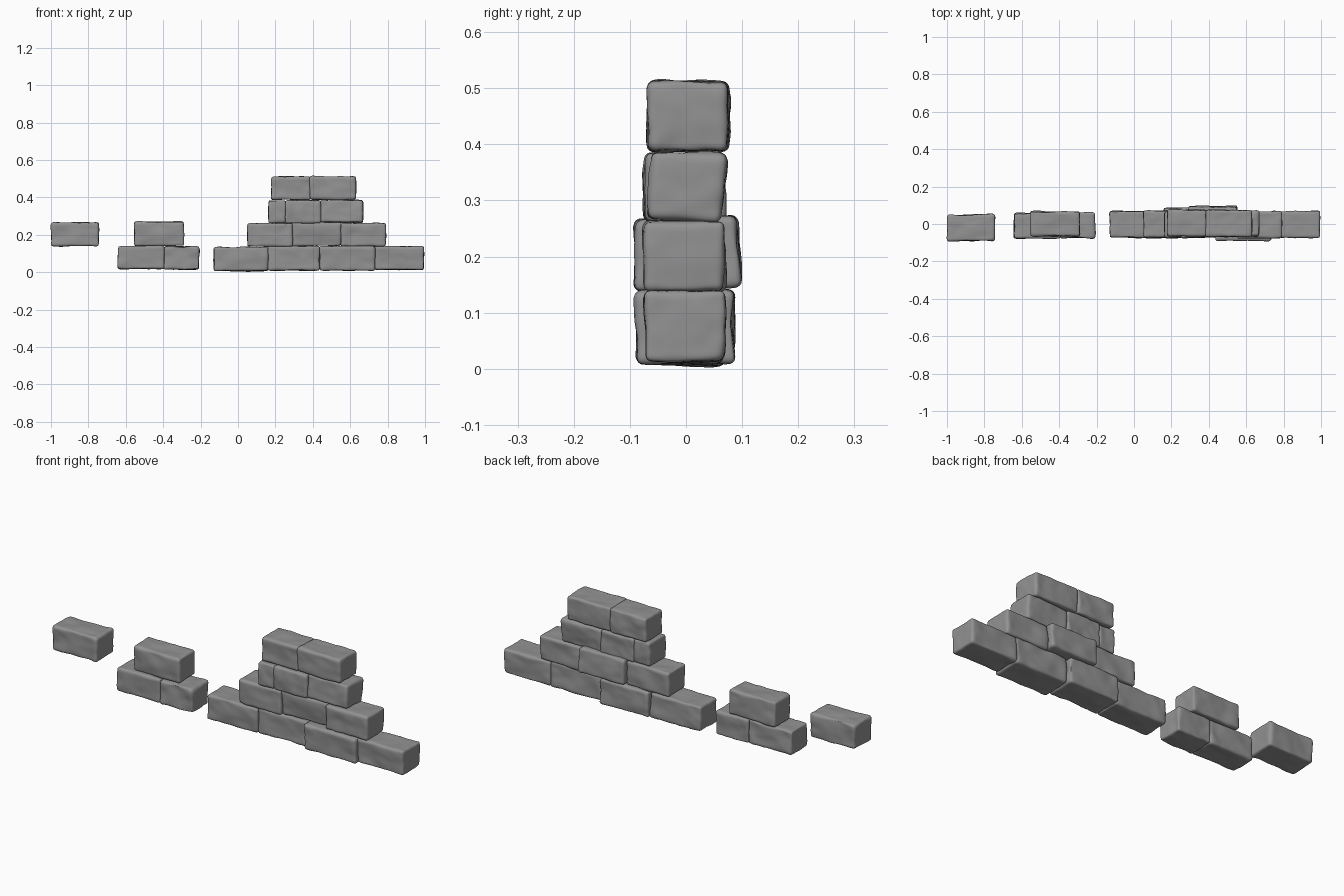
import bpy, bmesh, math
from mathutils import Vector, Matrix, noise

if "Cube" in bpy.data.objects:
    bpy.data.objects.remove(bpy.data.objects["Cube"])

# dark grey stone
stone = bpy.data.materials.new("dark_stone")
stone.diffuse_color = (0.29, 0.29, 0.29, 1)
stone.use_nodes = True
stone.node_tree.nodes["Principled BSDF"].inputs["Base Color"].default_value = stone.diffuse_color

def brick(name, x0, x1, y0, y1, z0, z1, seed, tilt=0.0):
    """Worn stone block: a dense cube pulled into a rounded box, then dented with noise."""
    bm = bmesh.new()
    bmesh.ops.create_cube(bm, size=2)
    bmesh.ops.subdivide_edges(bm, edges=bm.edges[:], cuts=19, use_grid_fill=True)
    half = Vector((x1 - x0, y1 - y0, z1 - z0)) / 2
    off = Vector((seed * 7.3, seed * 3.1, seed * 5.7))
    rot = Matrix.Rotation(math.radians(tilt), 3, 'X')
    for v in bm.verts:
        # crowd the grid lines towards the edges, scale to size
        p = Vector([math.sin(c * math.pi / 2) * h for c, h in zip(v.co, half)])
        # edge radius varies so corners look chipped
        r = 0.012 + 0.007 * noise.noise(p * 14 + off)
        q = Vector([max(-(h - r), min(h - r, c)) for c, h in zip(p, half)])
        d = (p - q).normalized()
        p = q + d * r
        # deeper dents on the long front and back faces, flatter beds
        amp = 0.005 + 0.003 * abs(d.y)
        dent = amp * noise.noise(p * 11 + off) + 0.0025 * noise.noise(p * 28 + off)
        v.co = rot @ (p + d * dent)
    me = bpy.data.meshes.new(name)
    bm.to_mesh(me)
    bm.free()
    me.polygons.foreach_set("use_smooth", [True] * len(me.polygons))
    me.materials.append(stone)
    ob = bpy.data.objects.new(name, me)
    ob.location = ((x0 + x1) / 2, (y0 + y1) / 2, (z0 + z1) / 2)
    bpy.context.collection.objects.link(ob)

# x0, x1, y0, y1, z0, z1, tilt
bricks = {
    # bottom course of the main wall
    "base_brick_1": (-0.13, 0.16, -0.073, 0.068, 0.007, 0.135, 0),
    "base_brick_2": (0.158, 0.437, -0.065, 0.086, 0.01, 0.14, 0),
    "base_brick_3": (0.437, 0.732, -0.088, 0.062, 0.01, 0.14, 1),
    "base_brick_4": (0.73, 0.993, -0.073, 0.068, 0.013, 0.138, 0),
    # second course
    "second_brick_1": (0.05, 0.292, -0.07, 0.07, 0.138, 0.262, 0),
    "second_brick_2": (0.29, 0.552, -0.058, 0.094, 0.142, 0.27, 3),
    "second_brick_3": (0.55, 0.79, -0.075, 0.067, 0.138, 0.262, 0),
    # third course
    "third_brick_1": (0.163, 0.256, -0.075, 0.066, 0.262, 0.385, 0),
    "third_brick_2": (0.252, 0.442, -0.072, 0.07, 0.262, 0.385, 0),
    "third_brick_3": (0.44, 0.668, -0.066, 0.066, 0.264, 0.385, -3),
    # top course
    "top_brick_1": (0.177, 0.387, -0.065, 0.076, 0.388, 0.511, 0),
    "top_brick_2": (0.383, 0.63, -0.067, 0.075, 0.388, 0.512, 0),
    # small detached stack
    "stack_brick_1": (-0.642, -0.394, -0.077, 0.057, 0.018, 0.14, 0),
    "stack_brick_2": (-0.396, -0.208, -0.076, 0.06, 0.015, 0.138, 0),
    "stack_brick_3": (-0.555, -0.29, -0.063, 0.066, 0.142, 0.27, 1),
    # lone raised brick
    "lone_brick": (-0.998, -0.745, -0.09, 0.051, 0.14, 0.266, 0),
}
for i, (name, (x0, x1, y0, y1, z0, z1, tilt)) in enumerate(bricks.items()):
    brick(name, x0, x1, y0, y1, z0, z1, i + 1, tilt)
